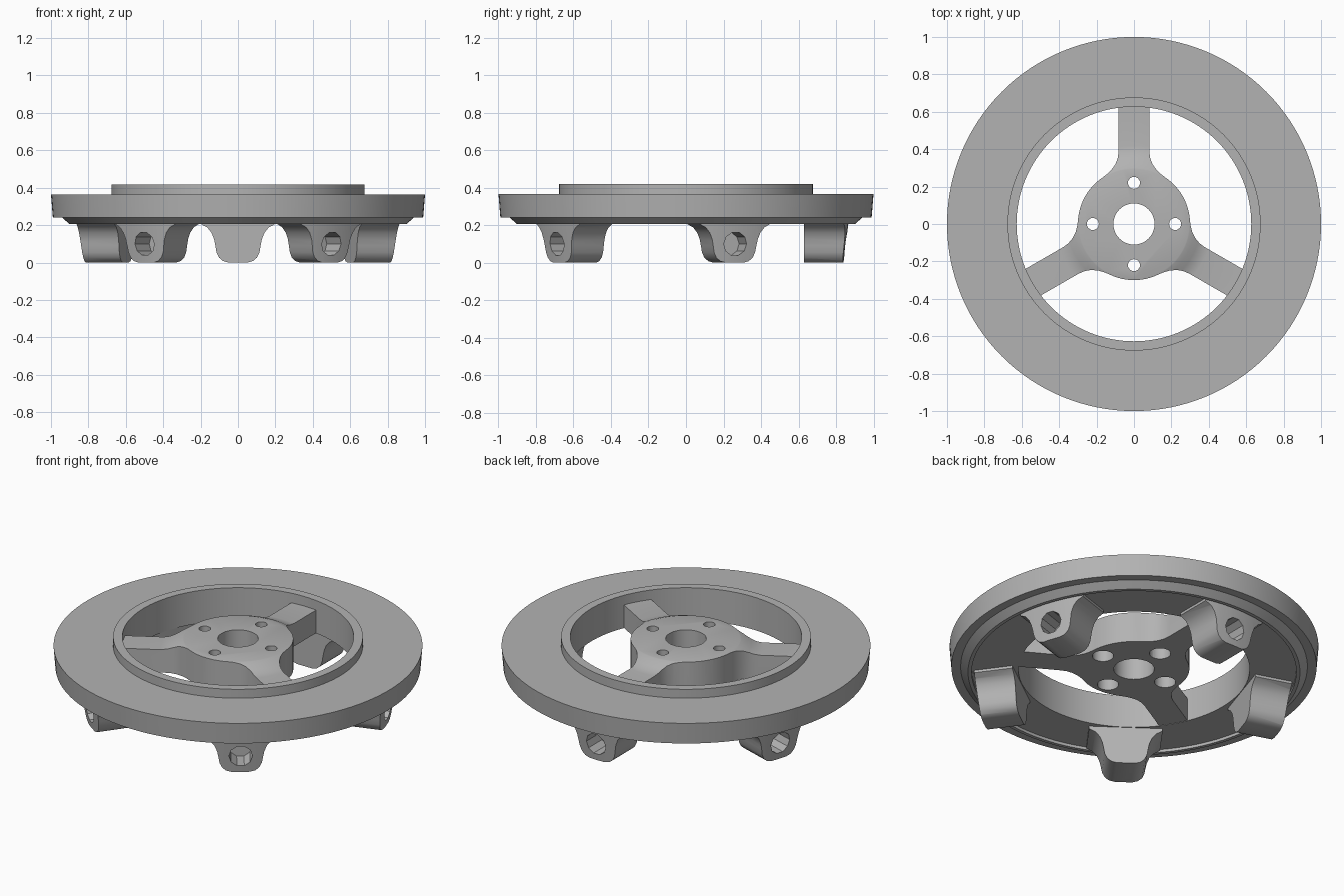
import bpy, bmesh, math
from mathutils import Matrix

cube = bpy.data.objects.get("Cube")
if cube:
    bpy.data.objects.remove(cube, do_unlink=True)

grey = bpy.data.materials.new("light grey")
grey.use_nodes = True
COLOUR = (0.45, 0.45, 0.45, 1)
grey.diffuse_color = COLOUR
grey.node_tree.nodes["Principled BSDF"].inputs["Base Color"].default_value = COLOUR


def make(name, bm):
    bmesh.ops.recalc_face_normals(bm, faces=bm.faces)
    mesh = bpy.data.meshes.new(name)
    bm.to_mesh(mesh)
    bm.free()
    mesh.materials.append(grey)
    ob = bpy.data.objects.new(name, mesh)
    bpy.context.collection.objects.link(ob)
    return ob


def revolve(name, profile, n=96):
    """Closed (radius, z) profile turned around the z axis."""
    bm = bmesh.new()
    rings = []
    for i in range(n):
        a = math.tau * i / n
        rings.append([bm.verts.new((r * math.cos(a), r * math.sin(a), z)) for r, z in profile])
    m = len(profile)
    for i in range(n):
        p, q = rings[i], rings[(i + 1) % n]
        for j in range(m):
            k = (j + 1) % m
            bm.faces.new((p[j], q[j], q[k], p[k]))
    return make(name, bm)


def prism(name, points, direction):
    """Flat outline extruded along a direction."""
    bm = bmesh.new()
    face = bm.faces.new([bm.verts.new(p) for p in points])
    out = bmesh.ops.extrude_face_region(bm, geom=[face], use_keep_orig=True)
    moved = [v for v in out["geom"] if isinstance(v, bmesh.types.BMVert)]
    bmesh.ops.translate(bm, vec=direction, verts=moved)
    return make(name, bm)


def cylinder(r1, r2, depth, n, matrix):
    bm = bmesh.new()
    bmesh.ops.create_cone(bm, cap_ends=True, segments=n, radius1=r1, radius2=r2,
                          depth=depth, matrix=matrix)
    return make("cutter", bm)


def cut(ob, cutter, operation="DIFFERENCE"):
    """Apply a boolean and throw the cutter away."""
    cutter.hide_render = True
    mod = ob.modifiers.new("cut", "BOOLEAN")
    mod.operation, mod.solver, mod.object = operation, "EXACT", cutter
    bpy.context.view_layer.objects.active = ob
    bpy.ops.object.modifier_apply(modifier=mod.name)
    bpy.data.objects.remove(cutter, do_unlink=True)


def smooth(ob):
    bpy.ops.object.select_all(action="DESELECT")
    ob.select_set(True)
    bpy.context.view_layer.objects.active = ob
    bpy.ops.object.shade_smooth_by_angle(angle=math.radians(30))


# Outer ring: raised inner lip on top, chamfered rim and shallow recess below
ring = revolve("outer_ring", [
    (0.627, 0.222), (0.627, 0.418), (0.677, 0.418), (0.677, 0.365), (1.0, 0.365),
    (0.99, 0.24), (0.94, 0.24), (0.90, 0.205), (0.88, 0.205), (0.88, 0.222)], 128)
smooth(ring)

# Hub with three spokes: one third of the outline, repeated
BOTTOM, TOP = 0.224, 0.407
side = [(0.082, 0.645), (0.082, 0.39), (0.086, 0.355), (0.098, 0.322),
        (0.12, 0.29), (0.145, 0.266), (0.17, 0.247)]
third = [(-x, y) for x, y in side[::-1]] + side[:]
third = third[::-1]
start, end = math.radians(34.5), math.radians(85.5)
arc = [start + (end - start) * i / 12 for i in range(1, 12)]
outline = []
for i in range(3):
    turn = Matrix.Rotation(i * math.tau / 3, 3, "Z")
    points = third + [(-0.3 * math.sin(a), 0.3 * math.cos(a)) for a in arc]
    outline += [turn @ Matrix.Translation((x, y, BOTTOM)).to_translation() for x, y in points]
hub = prism("hub_and_spokes", outline, (0, 0, TOP - BOTTOM))

# Spoke tops drop smoothly from the hub
cut(hub, revolve("cutter", [(0.285, 0.41), (0.30, 0.405), (0.325, 0.396), (0.355, 0.38),
                            (0.385, 0.367), (0.42, 0.361), (0.8, 0.361), (0.8, 0.5),
                            (0.285, 0.5)]))

# Centre bore and four counterbored bolt holes
cut(hub, cylinder(0.11, 0.11, 1, 48, Matrix.Translation((0, 0, 0.3))))
for i in range(4):
    a = i * math.pi / 2
    x, y = 0.22 * math.cos(a), 0.22 * math.sin(a)
    cut(hub, cylinder(0.032, 0.032, 1, 24, Matrix.Translation((x, y, 0.3))))
    cut(hub, cylinder(0.058, 0.058, 0.26, 24, Matrix.Translation((x, y, 0.23))))
smooth(hub)

# Foot: flared block with a conical outer end and a blind hole
half = [(0.05, 0), (0.08, 0.008), (0.102, 0.027), (0.115, 0.055), (0.121, 0.09), (0.128, 0.125),
        (0.142, 0.16), (0.165, 0.188), (0.20, 0.207), (0.20, 0.235)]
profile = half + [(-x, z) for x, z in half[::-1]]
foot = prism("foot_1", [(x, 0.63, z) for x, z in profile], (0, 0.4, 0))
cut(foot, cylinder(0.8275, 0.8775, 0.4, 128, Matrix.Translation((0, 0, 0.1))), "INTERSECT")
along_y = Matrix.Rotation(math.pi / 2, 4, "X")
cut(foot, cylinder(0.064, 0.064, 0.3, 10,
                   Matrix.Translation((0, 0.87, 0.1)) @ along_y
                   @ Matrix.Rotation(math.pi / 2, 4, "Z")))
smooth(foot)

# Five feet evenly around the ring
for i in range(1, 5):
    copy = foot.copy()
    copy.name = f"foot_{i + 1}"
    copy.rotation_euler.z = i * math.tau / 5
    bpy.context.collection.objects.link(copy)
